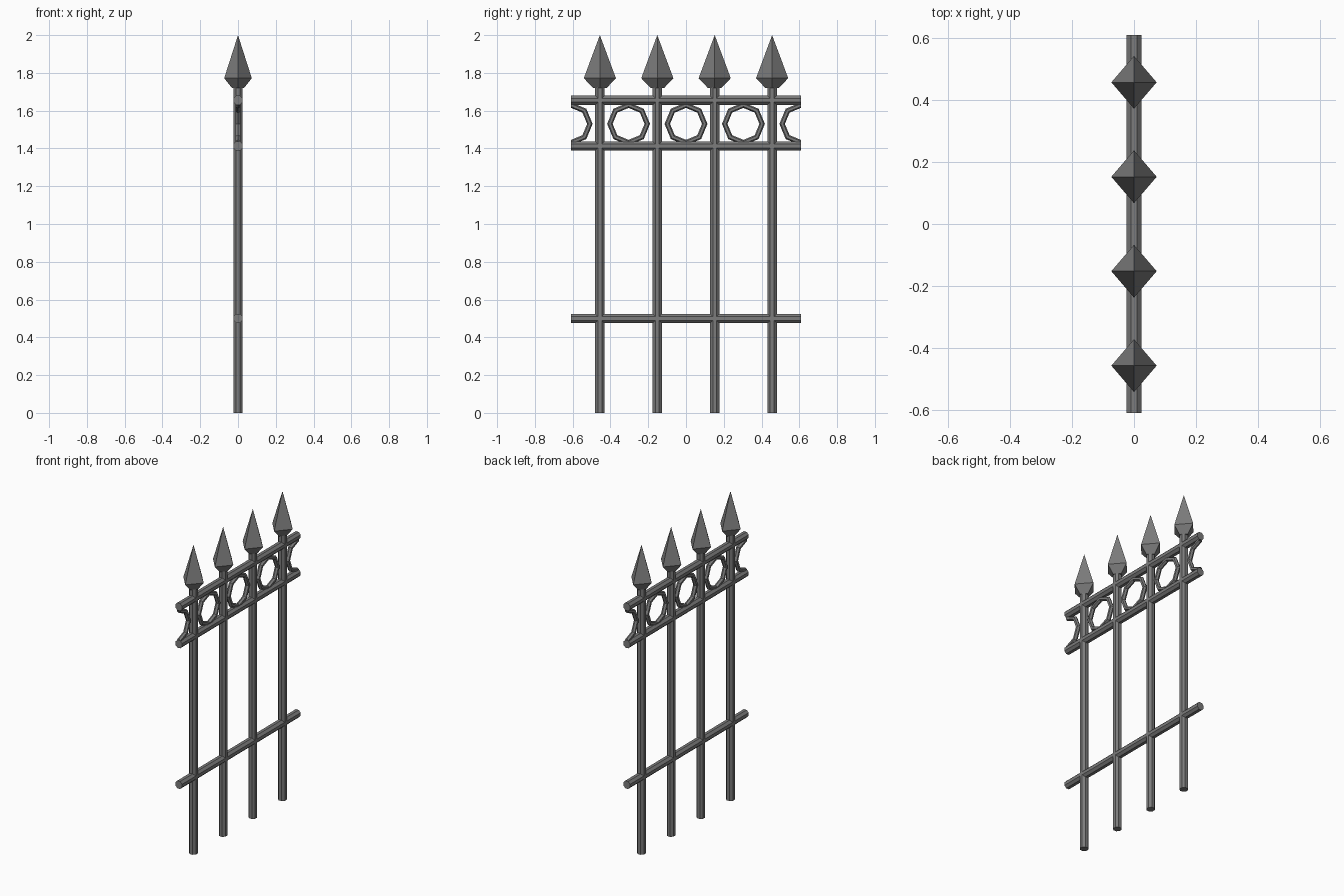
import bpy, bmesh, math
from mathutils import Matrix, Vector

cube = bpy.data.objects.get("Cube")
if cube:
    bpy.data.objects.remove(cube, do_unlink=True)

iron = bpy.data.materials.new("dark_iron")
iron.use_nodes = True
iron.diffuse_color = (0.2, 0.2, 0.2, 1)
iron.node_tree.nodes["Principled BSDF"].inputs["Base Color"].default_value = iron.diffuse_color

HALF = 0.608          # half the panel length
STEP = HALF / 2       # spacing of the bars
BAR_R = 0.0265
RING_Z = 1.53


def finish(name, bm):
    bmesh.ops.recalc_face_normals(bm, faces=bm.faces)
    mesh = bpy.data.meshes.new(name)
    bm.to_mesh(mesh)
    bm.free()
    mesh.materials.append(iron)
    obj = bpy.data.objects.new(name, mesh)
    bpy.context.collection.objects.link(obj)
    return obj


def rod(name, length, centre, along_y=False):
    bm = bmesh.new()
    turn = Matrix.Rotation(math.pi / 8, 4, 'Z')
    if along_y:
        turn = Matrix.Rotation(math.pi / 2, 4, 'X') @ turn
    bmesh.ops.create_cone(bm, cap_ends=True, segments=8, radius1=BAR_R, radius2=BAR_R,
                          depth=length, matrix=Matrix.Translation(centre) @ turn)
    return finish(name, bm)


def spearhead(name, y):
    # Diamond section: flared collar below, long point above
    bm = bmesh.new()
    rings = []
    for z, rx, ry in ((1.72, 0.032, 0.036), (1.772, 0.073, 0.085)):
        rings.append([bm.verts.new((rx * dx, y + ry * dy, z))
                      for dx, dy in ((1, 0), (0, 1), (-1, 0), (0, -1))])
    tip = bm.verts.new((0, y, 2))
    low, wide = rings
    bm.faces.new(low)
    for i in range(4):
        j = (i + 1) % 4
        bm.faces.new((low[i], low[j], wide[j], wide[i]))
        bm.faces.new((wide[i], wide[j], tip))
    return finish(name, bm)


def ring(name, y, major=0.099, minor=0.0145, sides=8, section=6):
    bm = bmesh.new()
    loops = []
    for i in range(sides):
        a = 2 * math.pi * i / sides
        loop = []
        for k in range(section):
            b = 2 * math.pi * k / section
            r = major + minor * math.cos(b)
            loop.append(bm.verts.new((minor * math.sin(b), y + r * math.cos(a),
                                      RING_Z + r * math.sin(a))))
        loops.append(loop)
    for i in range(sides):
        p, q = loops[i], loops[(i + 1) % sides]
        for k in range(section):
            m = (k + 1) % section
            bm.faces.new((p[k], p[m], q[m], q[k]))
    # Trim the end rings flush with the panel ends
    if abs(y) > HALF - 0.01:
        side = math.copysign(1, y)
        bmesh.ops.bisect_plane(bm, geom=bm.verts[:] + bm.edges[:] + bm.faces[:],
                               plane_co=Vector((0, side * HALF, 0)),
                               plane_no=Vector((0, side, 0)), clear_outer=True)
    return finish(name, bm)


# Upright bars with spearheads
for i in range(4):
    y = (i - 1.5) * STEP
    rod(f"upright_bar_{i + 1}", 1.74, (0, y, 0.87))
    spearhead(f"spearhead_{i + 1}", y)

# Horizontal rails
for name, z in (("lower_rail", 0.5), ("middle_rail", 1.413), ("top_rail", 1.655)):
    rod(name, 2 * HALF, (0, 0, z), along_y=True)

# Ornamental rings between the two upper rails
for i in range(5):
    ring(f"ring_{i + 1}", (i - 2) * STEP)
